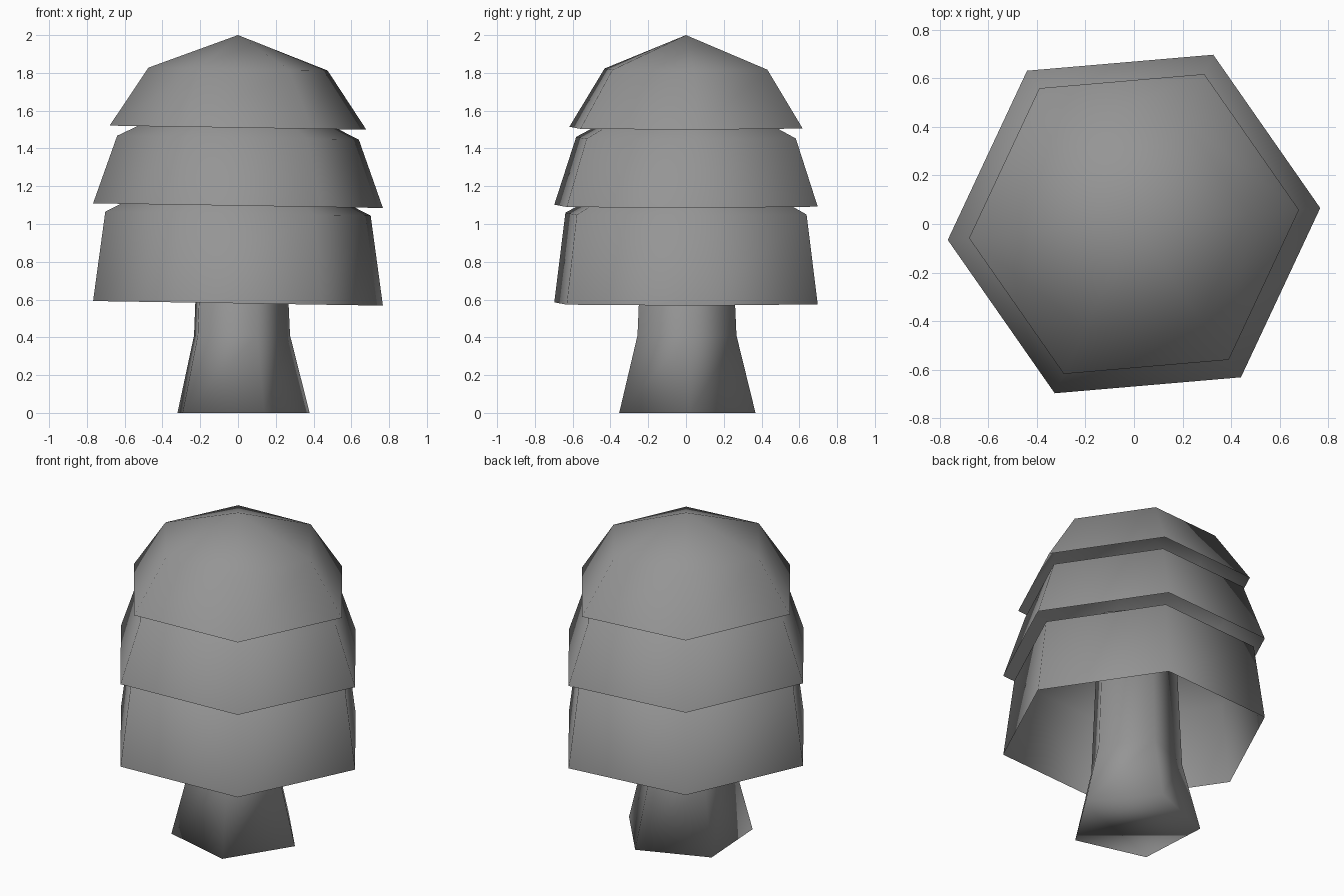
import bpy
import bmesh
from math import cos, sin, tau, radians

default_cube = bpy.data.objects.get("Cube")
if default_cube:
    bpy.data.objects.remove(default_cube, do_unlink=True)

# Single flat colour
grey = bpy.data.materials.new("plain_grey")
grey.use_nodes = True
grey.diffuse_color = (0.3, 0.3, 0.3, 1)
grey.node_tree.nodes["Principled BSDF"].inputs["Base Color"].default_value = (0.3, 0.3, 0.3, 1)


def lathe(name, sides, turn, profile, tip=None, tilt=0.0, closed_base=False):
    """Loft polygon rings given as (radius, height), optionally to a tip."""
    bm = bmesh.new()
    rings = []
    for radius, height in profile:
        ring = []
        for i in range(sides):
            a = radians(turn) + tau * i / sides
            x, y = radius * cos(a), radius * sin(a)
            ring.append(bm.verts.new((x, y, height - tilt * x)))
        rings.append(ring)
    for low, high in zip(rings, rings[1:]):
        for i in range(sides):
            j = (i + 1) % sides
            bm.faces.new((low[i], low[j], high[j], high[i]))
    if tip is not None:
        top = bm.verts.new((0, 0, tip))
        for i in range(sides):
            bm.faces.new((rings[-1][i], rings[-1][(i + 1) % sides], top))
    else:
        bm.faces.new(rings[-1])
    if closed_base:
        bm.faces.new(rings[0][::-1])
    for face in bm.faces:
        face.smooth = True
    mesh = bpy.data.meshes.new(name)
    bm.to_mesh(mesh)
    bm.free()
    mesh.materials.append(grey)
    obj = bpy.data.objects.new(name, mesh)
    bpy.context.collection.objects.link(obj)
    return obj


# Flared five-sided trunk
lathe("trunk", 5, 3.5, [(0.38, 0), (0.276, 0.41), (0.235, 1.3)], closed_base=True)

# Three open-bottomed foliage tiers, slightly tilted
tiers = [
    ("lower_foliage", (0.77, 0.58), (0.705, 1.055), 1.41),
    ("middle_foliage", (0.77, 1.097), (0.642, 1.457), 1.77),
    ("upper_foliage", (0.682, 1.51), (0.476, 1.82), 2.0),
]
for name, hem, shoulder, tip in tiers:
    lathe(name, 6, 4.9, [hem, shoulder], tip=tip, tilt=0.016)
